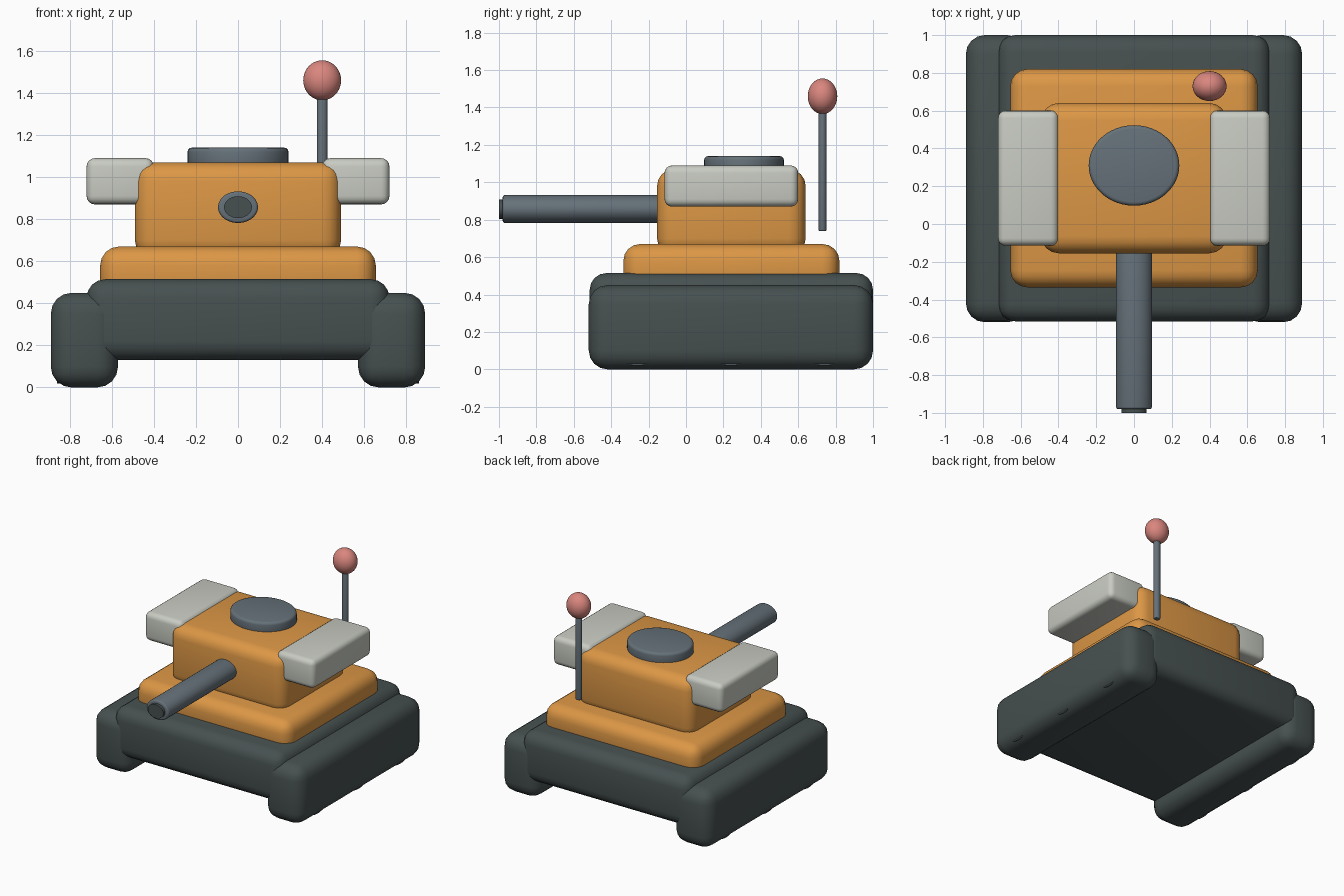
import bpy
import math

if "Cube" in bpy.data.objects:
    bpy.data.objects.remove(bpy.data.objects["Cube"], do_unlink=True)


def material(name, rgb):
    mat = bpy.data.materials.new(name)
    mat.use_nodes = True
    colour = (*rgb, 1.0)
    mat.diffuse_color = colour
    mat.node_tree.nodes["Principled BSDF"].inputs["Base Color"].default_value = colour
    return mat


orange = material("orange paint", (0.72, 0.31, 0.06))
dark = material("dark rubber", (0.062, 0.08, 0.08))
steel = material("blue steel", (0.13, 0.165, 0.19))
pale = material("pale grey", (0.58, 0.6, 0.54))
red = material("soft red", (0.7, 0.24, 0.21))


def finish(name, mat, bevel=0.0, segments=4):
    """Name, colour, round and smooth the active object."""
    obj = bpy.context.object
    obj.name = name
    obj.data.materials.append(mat)
    bpy.ops.object.transform_apply(location=False, rotation=True, scale=True)
    if bevel:
        mod = obj.modifiers.new("rounded edges", "BEVEL")
        mod.width = bevel
        mod.segments = segments
        mod.limit_method = "ANGLE"
        mod.angle_limit = math.radians(40)
        bpy.ops.object.modifier_apply(modifier=mod.name)
    bpy.ops.object.shade_smooth_by_angle(angle=math.radians(35))
    return obj


def box(name, mat, x, y, z, bevel):
    """Rounded box from its (low, high) range on each axis."""
    ranges = (x, y, z)
    bpy.ops.mesh.primitive_cube_add(size=1, location=[(a + b) / 2 for a, b in ranges])
    bpy.context.object.scale = [b - a for a, b in ranges]
    return finish(name, mat, bevel)


def cylinder(name, mat, centre, radii, depth, rotation=(0, 0, 0), bevel=0.0):
    """Oval cylinder, built upright and then turned."""
    bpy.ops.mesh.primitive_cylinder_add(vertices=48, radius=1, depth=1,
                                        location=centre, rotation=rotation)
    bpy.context.object.scale = (*radii, depth)
    return finish(name, mat, bevel, 3)


quarter = math.pi / 2

# Hull, deck and turret
box("hull", dark, (-0.72, 0.72), (-0.515, 1.0), (0.13, 0.515), 0.09)
box("deck", orange, (-0.655, 0.655), (-0.335, 0.82), (0.4, 0.67), 0.09)
box("turret", orange, (-0.49, 0.49), (-0.155, 0.64), (0.61, 1.07), 0.09)

# Tracks, side pods and track wheels, mirrored left and right
for side, sign in (("left", 1), ("right", -1)):
    def span(a, b):
        return tuple(sorted((sign * a, sign * b)))

    box(side + "_track", dark, span(0.57, 0.89), (-0.52, 1.0), (0, 0.45), 0.1)
    box(side + "_pod", pale, span(0.4, 0.72), (-0.115, 0.6), (0.87, 1.09), 0.04)
    for i in range(3):
        cylinder(f"{side}_wheel_{i + 1}", steel, (sign * 0.8, -0.26 + i * 0.5, 0.22),
                 (0.2, 0.2), 0.12, (0, quarter, 0))

# Top hatch
cylinder("hatch", steel, (0, 0.31, 1.09), (0.24, 0.213), 0.1, bevel=0.02)

# Gun barrel with dark bore
cylinder("barrel", steel, (0, -0.44, 0.857), (0.095, 0.075), 1.08,
         (quarter, 0, 0), 0.012)
cylinder("bore", dark, (0, -0.95, 0.857), (0.066, 0.052), 0.1, (quarter, 0, 0))

# Antenna with ball tip
cylinder("antenna", steel, (0.4, 0.73, 1.075), (0.025, 0.022), 0.67, bevel=0.006)
bpy.ops.mesh.primitive_uv_sphere_add(segments=32, ring_count=20, radius=1,
                                     location=(0.4, 0.73, 1.46))
bpy.context.object.scale = (0.09, 0.079, 0.095)
finish("antenna_ball", red)
